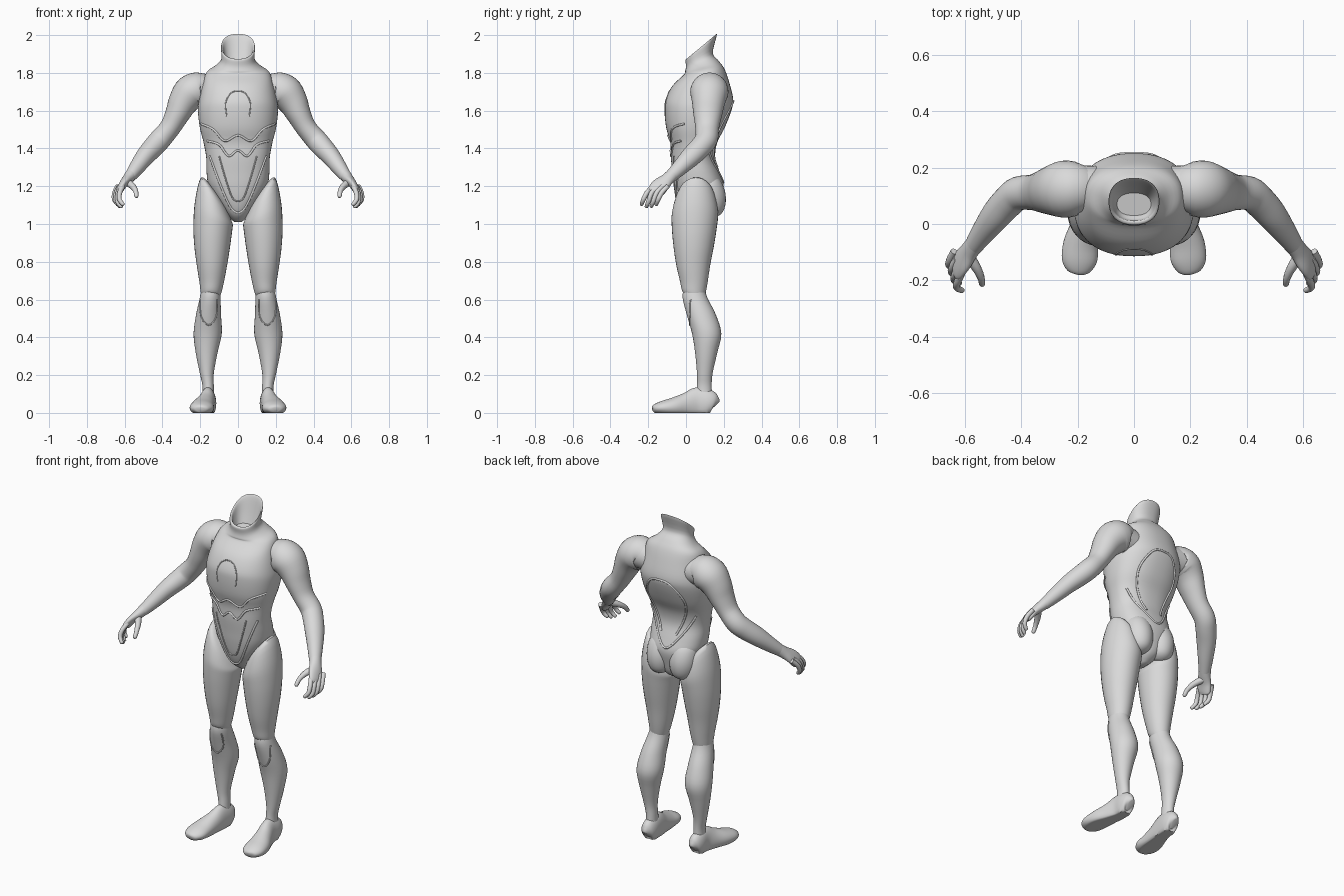
import bpy, bmesh, math
from mathutils import Vector
from mathutils.bvhtree import BVHTree

default_cube = bpy.data.objects.get("Cube")
if default_cube:
    bpy.data.objects.remove(default_cube, do_unlink=True)

SHADE = (0.7, 0.7, 0.7, 1)
grey = bpy.data.materials.new("plain_grey")
grey.use_nodes = True
grey.diffuse_color = SHADE
for node in grey.node_tree.nodes:
    if node.type == "BSDF_PRINCIPLED":
        node.inputs["Base Color"].default_value = SHADE


def smooth_rows(rows, steps):
    """Fill in extra rows along a smooth spline through the given ones."""
    rows = [Vector(row) for row in rows]
    result = []
    for i in range(len(rows) - 1):
        before, start = rows[max(i - 1, 0)], rows[i]
        end, after = rows[i + 1], rows[min(i + 2, len(rows) - 1)]
        for step in range(steps):
            t = step / steps
            result.append((start * 2 + (end - before) * t
                           + (before * 2 - start * 5 + end * 4 - after) * t ** 2
                           + (start * 3 - before - end * 3 + after) * t ** 3) * 0.5)
    return result + [rows[-1]]


def loft(name, rings, side=1, sides=32, power=2.0, floor=None):
    """Skin closed rings, each given as centre, first axis, second axis."""
    bm = bmesh.new()
    loops = []
    for centre, across, along in rings:
        loop = []
        for k in range(sides):
            angle = math.tau * k / sides
            c, s = math.cos(angle), math.sin(angle)
            point = (centre + across * math.copysign(abs(c) ** (2 / power), c)
                     + along * math.copysign(abs(s) ** (2 / power), s))
            if floor is not None:
                point.z = max(point.z, floor)
            loop.append(bm.verts.new((point.x * side, point.y, point.z)))
        loops.append(loop)
    for low, high in zip(loops, loops[1:]):
        for k in range(sides):
            n = (k + 1) % sides
            bm.faces.new((low[k], low[n], high[n], high[k]))
    bm.faces.new(loops[0])
    bm.faces.new(loops[-1])
    bmesh.ops.recalc_face_normals(bm, faces=bm.faces)
    mesh = bpy.data.meshes.new(name)
    bm.to_mesh(mesh)
    bm.free()
    mesh.materials.append(grey)
    obj = bpy.data.objects.new(name, mesh)
    bpy.context.collection.objects.link(obj)
    bpy.ops.object.select_all(action="DESELECT")
    obj.select_set(True)
    bpy.context.view_layer.objects.active = obj
    bpy.ops.object.shade_smooth_by_angle(angle=math.radians(50))
    return obj


def column(name, rows, side=1, **options):
    """Upright part: rows of z, left x, right x, front y, back y, x tilt, y tilt."""
    rings = []
    for z, x0, x1, y0, y1, tilt_x, tilt_y in smooth_rows(rows, 4):
        rx, ry = (x1 - x0) / 2, (y1 - y0) / 2
        rings.append((Vector(((x0 + x1) / 2, (y0 + y1) / 2, z)),
                      Vector((rx, 0, rx * tilt_x)), Vector((0, ry, ry * tilt_y))))
    return loft(name, rings, side, **options)


def tube(name, rows, side=1, wide=(0, 1, 0), steps=4, tip=False, **options):
    """Limb part: rows of x, y, z, wide radius, thin radius."""
    rows = [Vector(row) for row in rows]
    if tip:
        last = rows[-1]
        ahead = (last - rows[-2]).to_3d().normalized() * last[3]
        rows.append(Vector((*(last.to_3d() + ahead * 0.7), last[3] * 0.6, last[4] * 0.6)))
        rows.append(Vector((*(last.to_3d() + ahead), last[3] * 0.1, last[4] * 0.1)))
    rows = smooth_rows(rows, steps)
    rings = []
    for i, row in enumerate(rows):
        ahead = (rows[min(i + 1, len(rows) - 1)].to_3d()
                 - rows[max(i - 1, 0)].to_3d()).normalized()
        across = Vector(wide)
        across = (across - ahead * across.dot(ahead)).normalized()
        rings.append((row.to_3d(), across * row[3], ahead.cross(across) * row[4]))
    return loft(name, rings, side, **options)


def seam(name, target, half, centre=0, back=False, radius=0.006):
    """Raised line laid on a part; the half path is mirrored about its centre."""
    tree = BVHTree.FromPolygons([v.co for v in target.data.vertices],
                                [p.vertices for p in target.data.polygons])
    path = half + [(-x, z) for x, z in reversed(half[:-1])]
    facing = -1 if back else 1
    rows = []
    for x, z in smooth_rows(path, 6):
        hit = tree.ray_cast(Vector((centre + x, -facing, z)), Vector((0, facing, 0)))[0]
        if hit:
            rows.append((*hit, radius, radius))
    tube(name, rows, wide=(0, 0.9, 0.4), steps=1, sides=8)


# Torso, ending in an open slanted neck with an inner wall
body = [(1.01, .02, .03, .10, 0), (1.05, .06, -.02, .16, 0), (1.12, .11, -.05, .185, 0),
        (1.2, .155, -.065, .2, 0), (1.27, .166, -.072, .18, 0), (1.35, .168, -.08, .155, 0),
        (1.43, .182, -.083, .165, 0), (1.51, .202, -.105, .205, 0), (1.6, .212, -.114, .24, 0),
        (1.66, .206, -.108, .25, 0), (1.74, .187, -.07, .23, .04), (1.805, .165, -.01, .205, .12),
        (1.835, .118, -.005, .175, .3), (1.87, .088, 0, .142, .5), (1.934, .09, -.003, .163, .8),
        (1.93, .08, .01, .152, .8), (1.88, .07, .015, .13, .5), (1.84, .06, .03, .11, .2)]
torso = column("torso", [(z, -w, w, front, back, 0, tilt) for z, w, front, back, tilt in body],
               sides=64, power=2.3)

# Raised suit lines
seam("chest_edge", torso, [(.195, 1.53), (.13, 1.5), (.07, 1.44), (0, 1.47)])
seam("rib_edge", torso, [(.165, 1.44), (.1, 1.42), (.05, 1.36), (0, 1.39)])
seam("belly_edge", torso, [(.15, 1.36), (.09, 1.2), (.04, 1.09), (0, 1.06)])
seam("inner_belly_edge", torso, [(.1, 1.36), (.06, 1.22), (.03, 1.14), (0, 1.12)], radius=.004)
seam("chest_arch", torso, [(.06, 1.57), (.065, 1.64), (.04, 1.69), (0, 1.705)], radius=.003)
seam("back_arch", torso, [(.05, 1.3), (.11, 1.45), (.12, 1.54), (.07, 1.63), (0, 1.65)], back=True)
seam("back_waist_edge", torso, [(.15, 1.42), (.08, 1.3), (0, 1.22)], back=True)

for side, prefix in ((1, "left_"), (-1, "right_")):
    # Buttock
    tube(prefix + "buttock", [(.07, .115, 1.04, .03, .03), (.072, .12, 1.07, .075, .065),
                              (.075, .123, 1.14, .088, .08), (.075, .115, 1.22, .07, .07),
                              (.075, .11, 1.27, .03, .03)], side)

    # Thigh with a slanted top, then shin
    column(prefix + "thigh", [
        (1.165, .07, .155, .01, .11, 1.3, 0), (1.14, .04, .196, -.045, .15, 1.35, 0),
        (1.06, .028, .228, -.074, .17, .6, 0), (.98, .03, .236, -.075, .163, .1, 0),
        (.88, .042, .231, -.066, .147, 0, 0), (.78, .058, .218, -.051, .128, 0, 0),
        (.69, .075, .204, -.032, .113, 0, -.1), (.63, .09, .196, -.02, .1, 0, -.25),
        (.61, .1, .185, 0, .09, 0, -.25)], side)
    shin = column(prefix + "shin", [
        (.67, .1, .19, -.01, .095, 0, 0), (.61, .093, .202, -.018, .113, 0, 0),
        (.52, .09, .222, .004, .158, 0, 0), (.42, .086, .235, .032, .187, 0, 0),
        (.32, .108, .224, .048, .166, 0, 0), (.21, .128, .202, .058, .141, 0, 0),
        (.14, .128, .188, .058, .136, 0, 0), (.06, .125, .19, .05, .14, 0, 0)], side)
    seam(prefix + "knee_edge", shin, [(.045, .6), (.04, .51), (0, .465)],
         centre=.155 * side, radius=.004)

    # Shoe with a flat sole
    tube(prefix + "shoe", [
        (.196, -.178, .02, .012, .01), (.195, -.168, .022, .04, .022),
        (.193, -.13, .026, .062, .036), (.188, -.07, .03, .062, .05),
        (.172, .0, .04, .05, .066), (.16, .06, .05, .042, .085),
        (.158, .115, .05, .043, .075), (.157, .145, .04, .034, .055),
        (.157, .152, .035, .012, .03)], side, wide=(1, 0, 0), floor=0.0)

    # Shoulder cuff and arm
    tube(prefix + "shoulder_cuff", [(.13, .125, 1.7, .08, .08), (.215, .125, 1.71, .085, .085)],
         side)
    tube(prefix + "arm", [
        (.198, .125, 1.71, .085, .082), (.206, .125, 1.71, .096, .094),
        (.25, .123, 1.695, .101, .094), (.29, .119, 1.645, .088, .08),
        (.322, .115, 1.58, .076, .065), (.36, .112, 1.51, .063, .055),
        (.41, .108, 1.45, .06, .057), (.445, .08, 1.41, .058, .056),
        (.49, .03, 1.36, .055, .05), (.535, -.03, 1.3, .043, .041),
        (.572, -.083, 1.25, .033, .031)], side)

    # Palm
    tube(prefix + "palm", [
        (.566, -.073, 1.26, .034, .032), (.585, -.098, 1.237, .036, .028),
        (.608, -.13, 1.21, .045, .022), (.626, -.155, 1.18, .046, .018),
        (.632, -.164, 1.165, .035, .012)], side)

    # Fingers, fanned from front to back, and thumb
    for i, finger in enumerate(("index", "middle", "ring", "little")):
        y, x = -.195 + .026 * i, .61 + .009 * i
        drop = (.0, .012, .01, .0)[i]
        tube(prefix + finger + "_finger", [
            (x, y + .02, 1.2, .013, .013), (x + .016, y - .012, 1.165, .013, .013),
            (x + .018, y - .03, 1.13 - drop, .012, .012),
            (x, y - .04, 1.105 - drop, .01, .01)], side, tip=True, sides=12)
    tube(prefix + "thumb", [
        (.585, -.115, 1.22, .02, .02), (.558, -.155, 1.2, .017, .017),
        (.542, -.19, 1.175, .013, .013), (.538, -.212, 1.148, .011, .011)],
        side, tip=True, sides=12)
